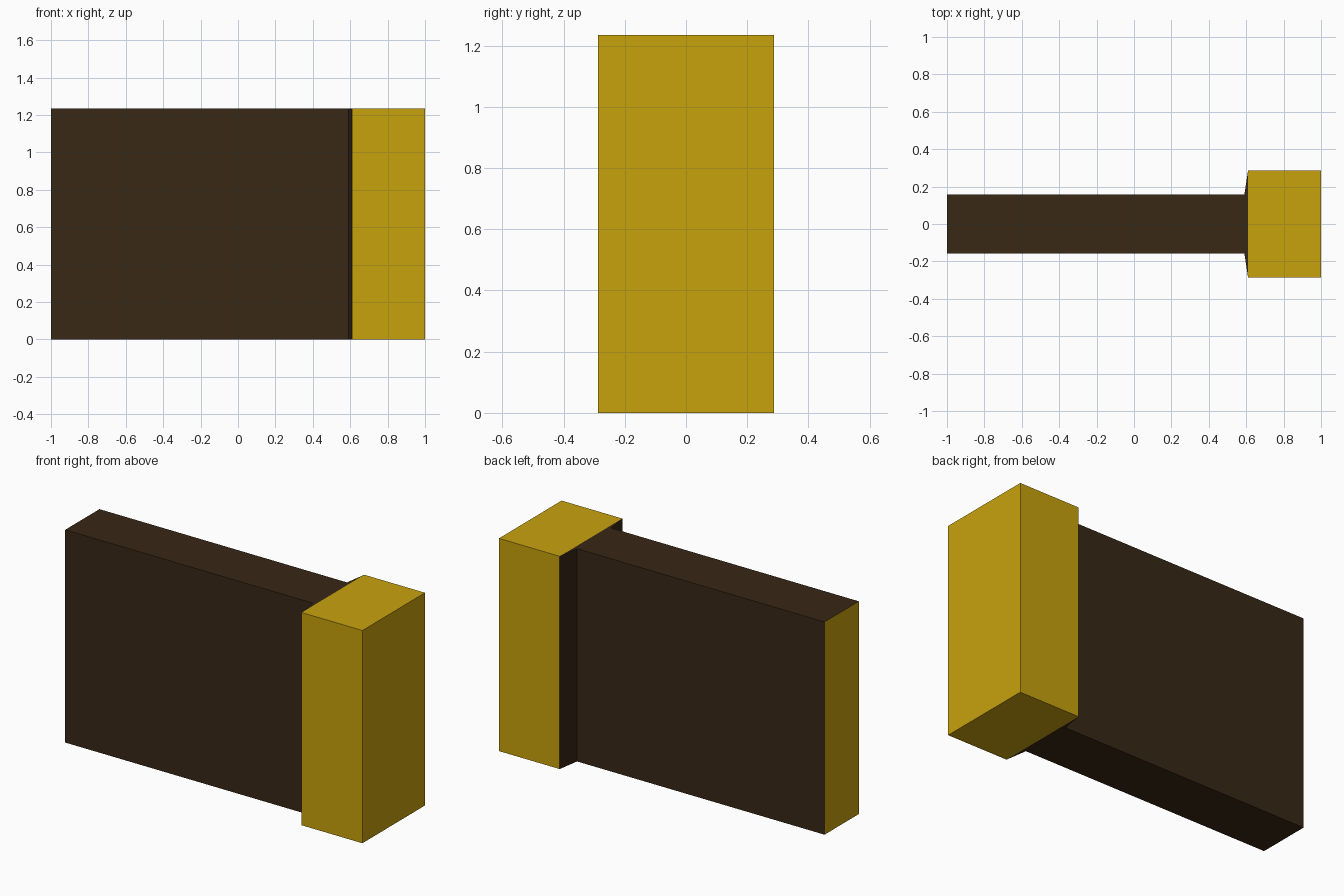
import bpy, bmesh

if "Cube" in bpy.data.objects:
    bpy.data.objects.remove(bpy.data.objects["Cube"])

HEIGHT = 1.235
DARK, GOLD = 0, 1


def material(name, color):
    mat = bpy.data.materials.new(name)
    mat.diffuse_color = (*color, 1)
    mat.use_nodes = True
    mat.node_tree.nodes["Principled BSDF"].inputs["Base Color"].default_value = mat.diffuse_color
    return mat


# Cross-section stations along x: (x, half width)
stations = [(-1.0, 0.157), (0.59, 0.157), (0.61, 0.287), (1.0, 0.287)]
# Colours of the slab, the short flared shoulder and the wide end block
section_colors = [DARK, DARK, GOLD]

bm = bmesh.new()

# One rectangular ring per station
rings = [[bm.verts.new(co) for co in ((x, -w, 0), (x, w, 0), (x, w, HEIGHT), (x, -w, HEIGHT))]
         for x, w in stations]

# Skin between neighbouring rings
for a, b, color in zip(rings, rings[1:], section_colors):
    for i in range(4):
        j = (i + 1) % 4
        bm.faces.new((a[i], a[j], b[j], b[i])).material_index = color

# Gold end caps
for ring in (rings[0], rings[-1]):
    bm.faces.new(ring).material_index = GOLD

bmesh.ops.recalc_face_normals(bm, faces=bm.faces)

mesh = bpy.data.meshes.new("slab_with_end_block")
bm.to_mesh(mesh)
bm.free()
mesh.materials.append(material("dark_brown", (0.040, 0.021, 0.008)))
mesh.materials.append(material("gold", (0.58, 0.36, 0.004)))
bpy.context.collection.objects.link(bpy.data.objects.new("slab_with_end_block", mesh))
